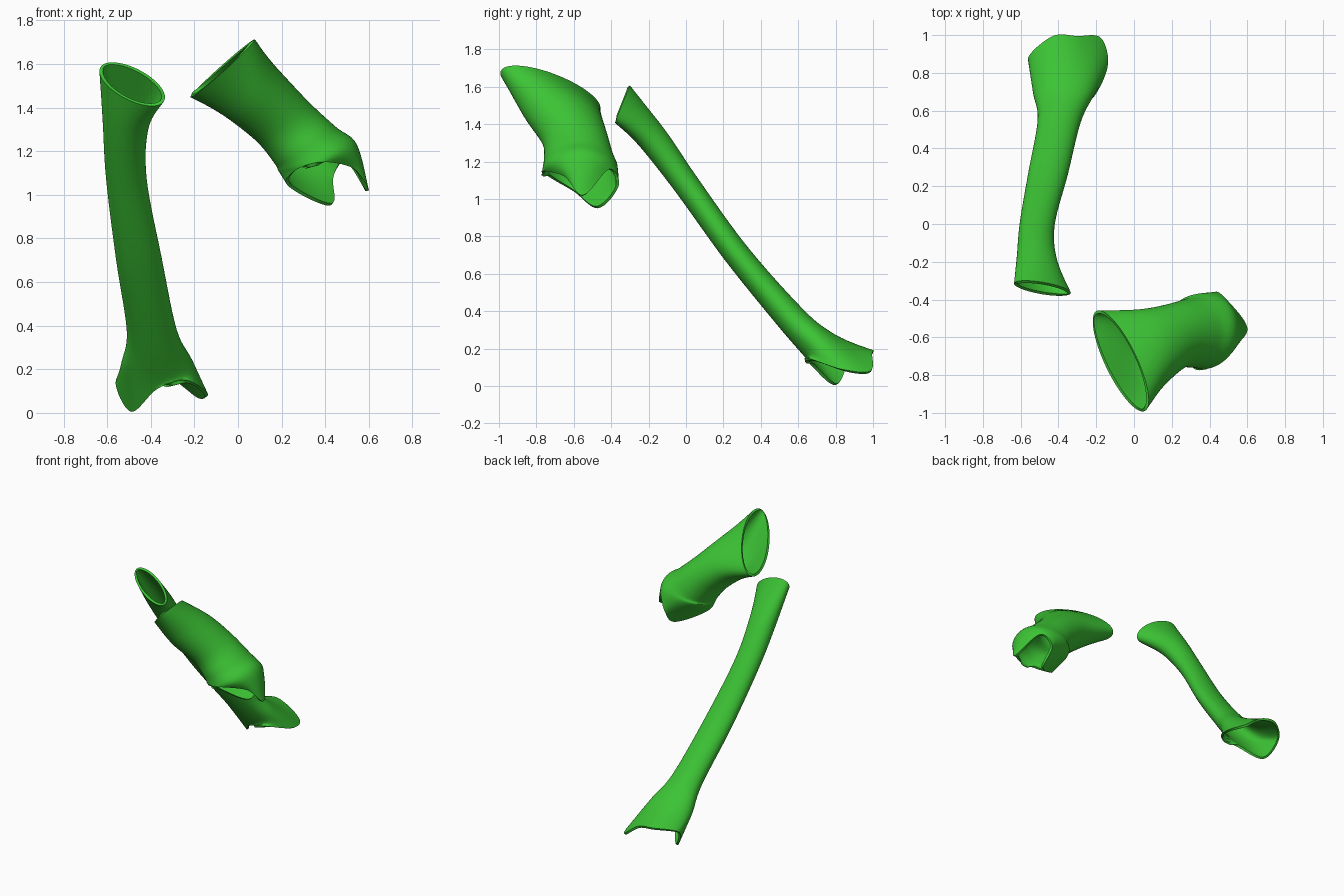
import bpy, bmesh, math
from mathutils import Vector

cube = bpy.data.objects.get("Cube")
if cube:
    bpy.data.objects.remove(cube, do_unlink=True)

SIDES, STEPS, WALL = 64, 7, 0.016

green = bpy.data.materials.new("leaf green")
green.use_nodes = True
colour = (0.045, 0.55, 0.035, 1)
green.diffuse_color = colour
green.node_tree.nodes["Principled BSDF"].inputs["Base Color"].default_value = colour


def blend(a, b, c, d, t):
    """Smooth curve from b to c."""
    return 0.5 * (2 * b + (c - a) * t + (2 * a - 5 * b + 4 * c - d) * t * t
                  + (3 * b - a - 3 * c + d) * t ** 3)


def oval(centre, u, v):
    c, u, v = Vector(centre), Vector(u), Vector(v)
    angles = [2 * math.pi * i / SIDES for i in range(SIDES)]
    return [c + u * math.cos(a) + v * math.sin(a) for a in angles]


def closed_curve(points):
    p = [Vector(q) for q in points]
    n, per = len(p), SIDES // len(p)
    return [blend(p[i - 1], p[i], p[(i + 1) % n], p[(i + 2) % n], k / per)
            for i in range(n) for k in range(per)]


def sleeve(name, ovals, rim):
    """Hollow sleeve through the ovals, ending in a scalloped rim."""
    keys = [oval(*o) for o in ovals] + [closed_curve(rim)]
    last = len(keys) - 1
    rows = []
    for i in range(last):
        a, b, c, d = (keys[max(0, min(last, j))] for j in range(i - 1, i + 3))
        for k in range(STEPS):
            rows.append([blend(*p, k / STEPS) for p in zip(a, b, c, d)])
    rows.append(keys[-1])

    bm = bmesh.new()
    grid = [[bm.verts.new(p) for p in row] for row in rows]
    for r, s in zip(grid, grid[1:]):
        for j in range(SIDES):
            k = (j + 1) % SIDES
            bm.faces.new((r[j], r[k], s[k], s[j]))
    # Faces point away from the middle of the sleeve
    bm.normal_update()
    bm.faces.ensure_lookup_table()
    face = bm.faces[SIDES * STEPS]
    if face.normal.dot(face.calc_center_median() - Vector(ovals[1][0])) < 0:
        bmesh.ops.reverse_faces(bm, faces=bm.faces[:])
    mesh = bpy.data.meshes.new(name)
    bm.to_mesh(mesh)
    bm.free()
    mesh.materials.append(green)
    obj = bpy.data.objects.new(name, mesh)
    bpy.context.collection.objects.link(obj)

    # Wall thickness goes inwards
    shell = obj.modifiers.new("wall", 'SOLIDIFY')
    shell.thickness, shell.offset = WALL, -1
    bpy.ops.object.select_all(action='DESELECT')
    bpy.context.view_layer.objects.active = obj
    obj.select_set(True)
    bpy.ops.object.modifier_apply(modifier="wall")
    bpy.ops.object.shade_smooth_by_angle(angle=math.radians(40))


# Long slender sleeve: centre, sideways radius, upward radius
sleeve("long_sleeve", [
    ((-.485, -.34, 1.507), (.146, -.016, -.039), (-.036, .037, .092)),
    ((-.515, -.18, 1.325), (.105, 0, -.01), (-.01, .066, .046)),
    ((-.512, .003, 1.075), (.093, 0, 0), (0, .057, .04)),
    ((-.455, .267, .71), (.105, 0, 0), (0, .057, .04)),
    ((-.395, .55, .375), (.115, 0, 0), (0, .06, .052)),
    ((-.37, .70, .225), (.165, 0, 0), (0, .065, .07)),
], [
    (-.14, .83, .09), (-.175, .985, .08), (-.30, .995, .17), (-.43, .995, .19),
    (-.56, .88, .15), (-.49, .80, .005), (-.37, .67, .11), (-.24, .645, .15),
])

# Short wide sleeve
sleeve("short_sleeve", [
    ((-.07, -.725, 1.58), (.129, -.10, .123), (.073, -.248, .05)),
    ((.075, -.665, 1.457), (.113, -.04, .113), (.02, -.21, 0)),
    ((.21, -.597, 1.33), (.12, 0, .09), (.02, -.173, -.02)),
    ((.31, -.575, 1.225), (.14, 0, .085), (0, -.185, -.01)),
    ((.365, -.567, 1.17), (.18, 0, .06), (0, -.2, -.01)),
], [
    (.60, -.55, 1.02), (.53, -.65, 1.12), (.38, -.77, 1.15), (.26, -.72, 1.11),
    (.23, -.60, 1.04), (.42, -.47, .95), (.43, -.36, 1.07), (.50, -.41, 1.16),
])
